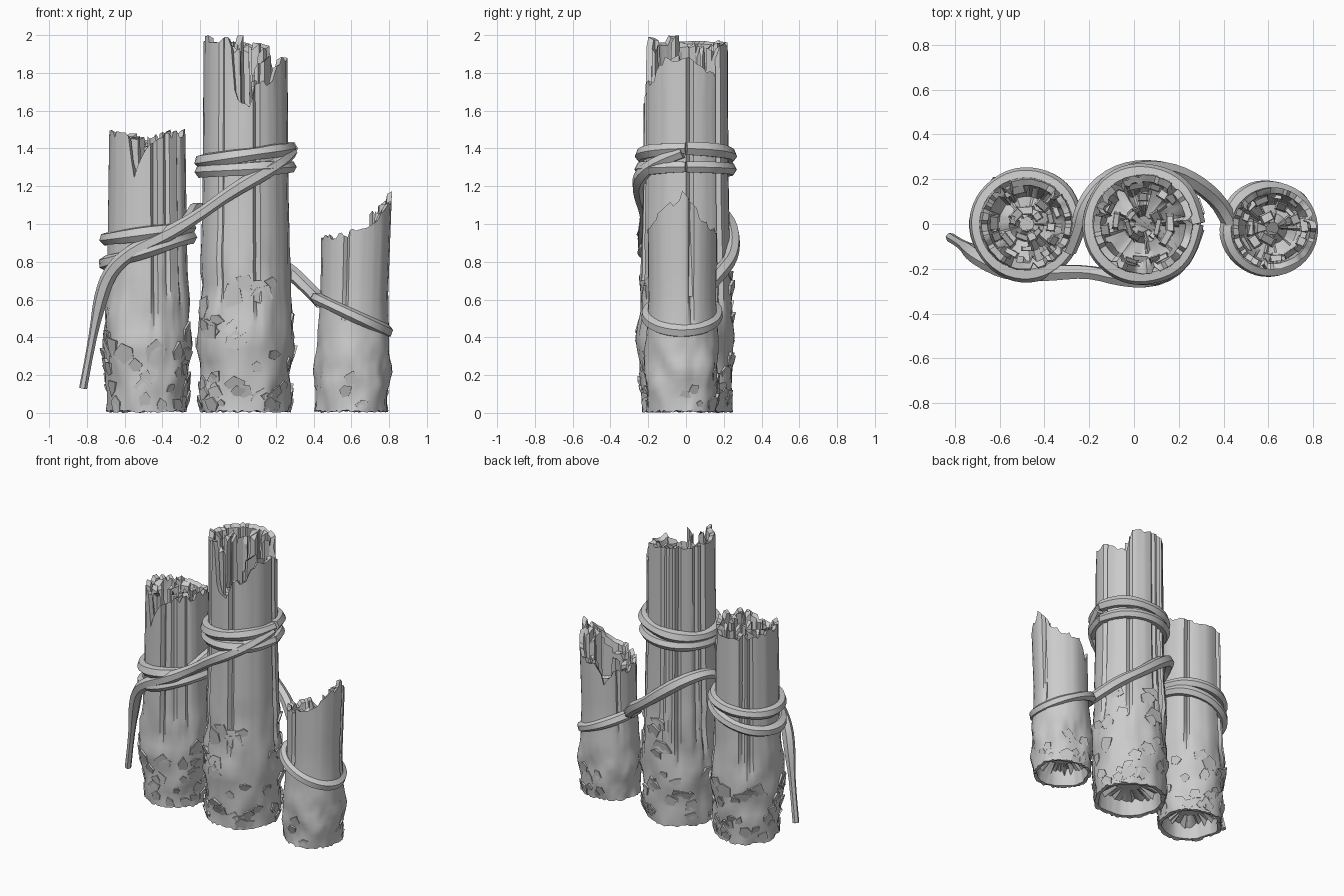
import bpy, bmesh, math, random
from mathutils import Vector, noise

random.seed(7)
cube = bpy.data.objects.get("Cube")
if cube:
    bpy.data.objects.remove(cube, do_unlink=True)

grey = bpy.data.materials.new("weathered_grey")
grey.use_nodes = True
COLOR = (0.6, 0.6, 0.6, 1)
grey.diffuse_color = COLOR
grey.node_tree.nodes["Principled BSDF"].inputs["Base Color"].default_value = COLOR

COLS = 72


def lerp_table(table, x):
    """Piecewise linear lookup in a list of (x, value) pairs."""
    for (x0, v0), (x1, v1) in zip(table, table[1:]):
        if x <= x1:
            return v0 + (v1 - v0) * max(0, x - x0) / (x1 - x0)
    return table[-1][1]


def smooth(obj, degrees):
    bpy.ops.object.select_all(action="DESELECT")
    obj.select_set(True)
    bpy.context.view_layer.objects.active = obj
    bpy.ops.object.shade_smooth_by_angle(angle=math.radians(degrees))


def finish(bm, name, degrees=35):
    bmesh.ops.recalc_face_normals(bm, faces=bm.faces)
    mesh = bpy.data.meshes.new(name)
    bm.to_mesh(mesh)
    bm.free()
    mesh.materials.append(grey)
    obj = bpy.data.objects.new(name, mesh)
    bpy.context.collection.objects.link(obj)
    smooth(obj, degrees)


def bark_radius(center, radii, a, z, lumpy):
    """Post radius with lumps that fade out above the lumpy height."""
    p = Vector((center[0] * 9 + math.cos(a) * 1.6, math.sin(a) * 1.6, z * 7))
    fade = max(0, min(1, (lumpy - z) / 0.25))
    return lerp_table(radii, z) + 0.022 * fade * noise.noise(p) + 0.008 * fade * noise.noise(p * 3)


def post(name, center, radii, rim, depth, lumpy, lean=0):
    """Hollow broken post: bark wall, jagged rim, splintered core, open foot."""
    bm = bmesh.new()
    angles = [math.tau * i / COLS for i in range(COLS)]
    tops, jag = [], 0
    for i, a in enumerate(angles):
        if i % 3 == 0 or random.random() < 0.3:
            jag = random.uniform(-0.025, 0.02)
        tops.append(min(2.0, lerp_table(rim, math.degrees(a)) + jag))
    groove = [-random.uniform(0.012, 0.03) if random.random() < 0.1 else random.uniform(-0.002, 0.002)
              for _ in angles]
    low = min(tops) - depth

    def ring(radius, height):
        verts = []
        for i, a in enumerate(angles):
            z = height(i, a)
            r = radius(i, a, z)
            x = center[0] + lean * z + r * math.cos(a)
            verts.append(bm.verts.new((x, center[1] + r * math.sin(a), z)))
        return verts

    def wall(i, a, z):
        return bark_radius(center, radii, a, z, lumpy) + groove[i] * max(0, min(1, (z - 0.35) * 3))

    # Recessed foot, then the outer wall
    rings = [ring(lambda i, a, z: 0.1, lambda i, a: 0.14),
             ring(lambda i, a, z: wall(i, a, z) * 0.84, lambda i, a: 0.11 + random.uniform(-0.03, 0.03)),
             ring(lambda i, a, z: wall(i, a, z) * 0.88, lambda i, a: 0.01)]
    steps = 14
    for k in range(steps):
        rings.append(ring(wall, lambda i, a: lumpy * k / steps + (random.uniform(0, 0.015) if k == 0 else 0)))
    for k in range(6):
        rings.append(ring(wall, lambda i, a: lumpy + (tops[i] - lumpy) * k / 5))
    # Inner wall and splintered core with clustered heights
    rings.append(ring(lambda i, a, z: wall(i, a, z) * 0.86, lambda i, a: tops[i] - 0.015))
    chunk = [random.uniform(0.66, 0.84) for _ in angles]
    rings.append(ring(lambda i, a, z: wall(i, a, z) * chunk[i // 3], lambda i, a: low + 0.05))
    for f in (0.6, 0.38, 0.16):
        level = [random.uniform(-0.07, 0.07) for _ in angles]
        rings.append(ring(lambda i, a, z: wall(i, a, z) * f, lambda i, a: low + level[i // 8]))
    for lower, upper in zip(rings, rings[1:]):
        for i in range(COLS):
            j = (i + 1) % COLS
            bm.faces.new((lower[i], lower[j], upper[j], upper[i]))
    bm.faces.new(rings[0])
    bm.faces.new(rings[-1])
    finish(bm, name)

    # Splinters standing in the hollow
    bm = bmesh.new()
    r_top = radii[-1][1]
    for k in range(22):
        a = math.tau * (k + random.random()) / 22
        d = r_top * random.choice((0.3, 0.55, 0.72, 0.78))
        top = tops[int(a / math.tau * COLS) % COLS] - random.uniform(0.02, 0.3) * depth * 2
        top = max(top, low + 0.08)
        w, t = random.uniform(0.02, 0.05), random.uniform(0.012, 0.025)
        out, side = Vector((math.cos(a), math.sin(a), 0)), Vector((-math.sin(a), math.cos(a), 0))
        mid = Vector((center[0] + lean * top, center[1], 0)) + out * d
        corners = [(-w, -t), (w, -t), (w, t), (-w, t)]
        base = [bm.verts.new(mid + side * s + out * o + Vector((0, 0, low - 0.08))) for s, o in corners]
        tip = [bm.verts.new(mid + side * s * 0.7 + out * o * 0.7 + Vector((0, 0, top + random.uniform(-0.05, 0.02))))
               for s, o in corners]
        bm.faces.new(tip)
        for i in range(4):
            j = (i + 1) % 4
            bm.faces.new((base[i], base[j], tip[j], tip[i]))
    finish(bm, name + "_splinters", 20)


def flakes(name, center, radii, lumpy, count, height):
    """Peeling bark chips, each a tilted five-sided plate rooted in the post."""
    bm = bmesh.new()
    for _ in range(count):
        a0 = random.uniform(0, math.tau)
        z0 = 0.04 + (height - 0.04) * random.random() ** 1.7
        size = random.uniform(0.025, 0.05) * (1.3 if z0 > 0.3 else 1)
        spin = random.uniform(0, math.tau)
        lift = random.uniform(0.008, 0.02)
        rows = ([], [])
        for k in range(5):
            b = spin + math.tau * k / 5
            s = size * random.uniform(0.6, 1.3)
            z = max(0.005, z0 + s * math.sin(b))
            a = a0 + s * math.cos(b) / 0.22
            r = bark_radius(center, radii, a, z, lumpy)
            for row, off in zip(rows, (-0.02, lift * (0.5 + 0.5 * math.sin(b)))):
                row.append(bm.verts.new((center[0] + (r + off) * math.cos(a), center[1] + (r + off) * math.sin(a), z)))
        bm.faces.new(rows[1])
        for i in range(5):
            j = (i + 1) % 5
            bm.faces.new((rows[0][i], rows[0][j], rows[1][j], rows[1][i]))
    finish(bm, name, 20)


def loop(center, r, z, tilt, start=0, turn=360, n=14):
    """Points of a tilted turn around a post; the +x side is higher by the tilt."""
    pts = []
    for k in range(n + 1):
        a = math.radians(start + turn * k / n)
        pts.append((center[0] + r * math.cos(a), center[1] + r * math.sin(a), z + tilt * math.cos(a)))
    return pts


def rope(name, pts, thick=0.036, taper=False):
    curve = bpy.data.curves.new(name, "CURVE")
    curve.dimensions = "3D"
    curve.bevel_depth, curve.bevel_resolution = thick, 1
    curve.use_fill_caps = True
    spline = curve.splines.new("NURBS")
    spline.points.add(len(pts) - 1)
    for i, (point, co) in enumerate(zip(spline.points, pts)):
        point.co = (*co, 1)
        point.radius = random.uniform(0.85, 1.2)
        if taper and i >= len(pts) - 2:
            point.radius *= 0.6
    spline.use_endpoint_u = True
    spline.order_u, spline.resolution_u = 3, 3
    curve.materials.append(grey)
    obj = bpy.data.objects.new(name, curve)
    bpy.context.collection.objects.link(obj)
    bpy.ops.object.select_all(action="DESELECT")
    obj.select_set(True)
    bpy.context.view_layer.objects.active = obj
    bpy.ops.object.convert(target="MESH")
    smooth(bpy.context.object, 35)


# Posts: centre, radius by height, rim height by angle
MID, SIDE, SHORT = (0.04, 0.0), (-0.48, 0.0), (0.6, -0.02)
mid_r = [(0, 0.235), (0.4, 0.25), (0.8, 0.235), (1.2, 0.225), (2, 0.22)]
side_r = [(0, 0.21), (0.4, 0.23), (0.8, 0.21), (1.5, 0.2)]
short_r = [(0, 0.19), (0.25, 0.2), (0.6, 0.178), (1.2, 0.185)]
mid_rim = [(0, 1.89), (25, 1.83), (45, 1.8), (55, 1.94), (90, 1.98), (245, 1.98), (250, 1.93), (256, 1.68),
           (275, 1.62), (285, 1.72), (315, 1.79), (330, 1.88), (360, 1.89)]
side_rim = [(0, 1.49), (60, 1.45), (180, 1.48), (242, 1.47), (248, 1.26), (255, 1.3), (272, 1.43), (300, 1.47),
            (360, 1.49)]
short_rim = [(0, 1.16), (30, 1.05), (60, 0.97), (95, 0.95), (115, 0.84), (135, 0.9), (180, 0.91), (240, 0.94),
             (290, 0.99), (325, 1.06), (360, 1.16)]
post("middle_post", MID, mid_r, mid_rim, 0.06, 0.95)
post("side_post", SIDE, side_r, side_rim, 0.04, 0.75)
post("short_post", SHORT, short_r, short_rim, 0.12, 0.5, 0.025)
flakes("middle_bark", MID, mid_r, 0.95, 75, 0.72)
flakes("side_bark", SIDE, side_r, 0.75, 60, 0.45)
flakes("short_bark", SHORT, short_r, 0.5, 14, 0.2)

# Ropes: turns around each post, and the runs that join them
rope("middle_upper_turn", loop(MID, 0.24, 1.365, 0.035))
rope("middle_lower_turn", loop(MID, 0.24, 1.29, 0.012))
rope("side_upper_turn", loop(SIDE, 0.225, 0.95, 0.03))
rope("side_lower_turn", loop(SIDE, 0.225, 0.86, 0.07))
rope("short_turn", loop(SHORT, 0.192, 0.52, -0.09, 150, 400), 0.032)
rope("front_run", [(0.28, -0.02, 1.38), (0.24, -0.16, 1.33), (0.1, -0.25, 1.25), (-0.05, -0.25, 1.16),
                   (-0.2, -0.21, 1.05), (-0.38, -0.22, 0.94), (-0.56, -0.22, 0.86), (-0.68, -0.16, 0.75),
                   (-0.73, -0.12, 0.6), (-0.77, -0.09, 0.4), (-0.82, -0.06, 0.13)], 0.036, True)
rope("back_run", [(0.44, -0.02, 0.59), (0.4, 0.08, 0.63), (0.29, 0.18, 0.74), (0.16, 0.25, 0.83),
                  (0.0, 0.25, 0.96), (-0.14, 0.19, 1.06), (-0.23, 0.08, 1.09), (-0.25, -0.03, 1.04),
                  (-0.29, -0.12, 0.99)])
